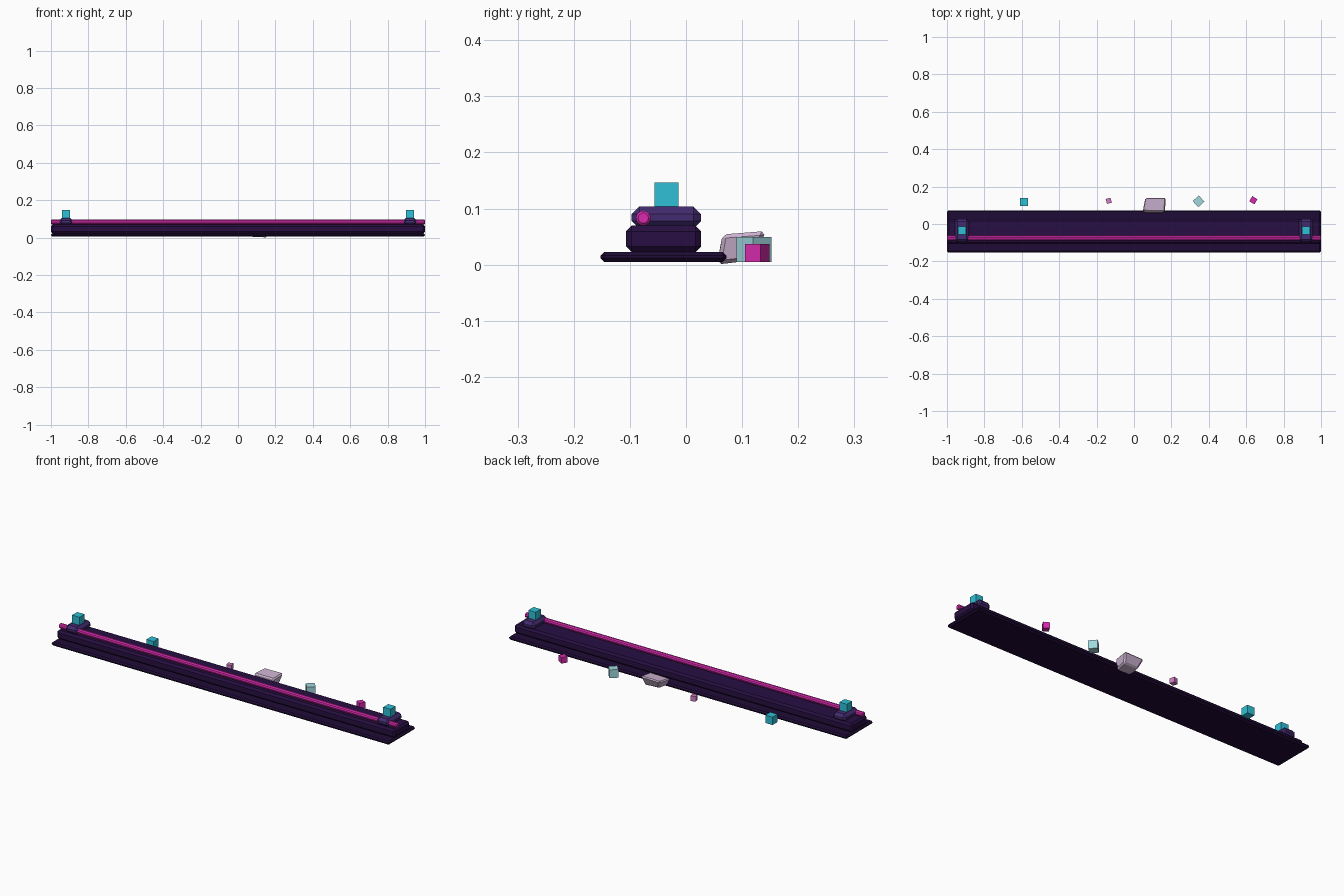
import bpy, bmesh
from math import radians, pi
from mathutils import Matrix, Vector

default = bpy.data.objects.get("Cube")
if default:
    bpy.data.objects.remove(default, do_unlink=True)


def material(name, hex_code):
    rgb = [int(hex_code[i:i + 2], 16) / 255 for i in (0, 2, 4)]
    colour = [c / 12.92 if c < 0.04 else ((c + 0.055) / 1.055) ** 2.4 for c in rgb] + [1]
    mat = bpy.data.materials.new(name)
    mat.use_nodes = True
    mat.diffuse_color = colour
    mat.node_tree.nodes["Principled BSDF"].inputs["Base Color"].default_value = colour
    return mat


deep_purple = material("deep purple", "1F0B36")
dark_purple = material("dark purple", "270F42")
violet = material("violet", "432B70")
magenta = material("magenta", "D92BB0")
cyan = material("cyan", "2EC0D6")
pale_cyan = material("pale cyan", "A0D8E0")
pink = material("dusty pink", "D27CC4")
mauve = material("pale mauve", "CBB2D0")


def finish(name, bm, mat, bevel=0):
    """Chamfer the sharp edges and make the object."""
    if bevel:
        edges = [e for e in bm.edges if e.calc_face_angle(0) > radians(50)]
        bmesh.ops.bevel(bm, geom=edges, offset=bevel, segments=1,
                        affect='EDGES', clamp_overlap=True)
    bmesh.ops.recalc_face_normals(bm, faces=bm.faces)
    mesh = bpy.data.meshes.new(name)
    bm.to_mesh(mesh)
    bm.free()
    mesh.materials.append(mat)
    obj = bpy.data.objects.new(name, mesh)
    bpy.context.collection.objects.link(obj)
    return obj


def box(name, centre, size, mat, bevel=0, turn=0):
    bm = bmesh.new()
    matrix = (Matrix.Translation(centre) @ Matrix.Rotation(radians(turn), 4, 'Z')
              @ Matrix.Diagonal((*size, 1)))
    bmesh.ops.create_cube(bm, size=1, matrix=matrix)
    return finish(name, bm, mat, bevel)


# Long stepped kerb
box("base_plate", (0, -0.04, 0.014), (2, 0.225, 0.018), deep_purple, 0.007)
box("kerb_body", (0, -0.04, 0.046), (2, 0.134, 0.047), dark_purple, 0.01)

# Glowing rail along the front
bm = bmesh.new()
bmesh.ops.create_cone(bm, cap_ends=True, segments=10, radius1=0.0135, radius2=0.0135, depth=2,
                      matrix=Matrix.Translation((0, -0.076, 0.083)) @ Matrix.Rotation(pi / 2, 4, 'Y'))
finish("glow_rail", bm, magenta, 0.004)

# End mounts with lamp cubes
for side, label in ((1, "left"), (-1, "right")):
    box(label + "_end_mount", (side * 0.92, -0.035, 0.084), (0.075, 0.124, 0.04), violet, 0.014)
    box(label + "_lamp", (side * 0.92, -0.035, 0.125), (0.043, 0.043, 0.043), cyan)

# Loose cubes behind the kerb
for name, x, y, size, turn, mat in (
        ("cyan_cube", -0.588, 0.118, 0.042, 0, cyan),
        ("pink_cube", -0.135, 0.124, 0.027, 15, pink),
        ("pale_cube", 0.345, 0.121, 0.044, 42, pale_cyan),
        ("magenta_cube", 0.638, 0.127, 0.032, -30, magenta)):
    box(name, (x, y, 0.005 + size / 2), (size, size, size), mat, 0, turn)

# Chipped block behind the kerb
corners = [(0.07, 0.055, 0.004), (0.155, 0.056, 0), (0.16, 0.122, 0.008), (0.075, 0.118, 0.01),
           (0.043, 0.067, 0.052), (0.166, 0.065, 0.054), (0.172, 0.142, 0.06), (0.058, 0.142, 0.058)]
bm = bmesh.new()
for corner in corners:
    bm.verts.new(Vector(corner))
bmesh.ops.convex_hull(bm, input=bm.verts)
bmesh.ops.dissolve_limit(bm, angle_limit=radians(12), verts=bm.verts, edges=bm.edges)
finish("chipped_block", bm, mauve, 0.007)
